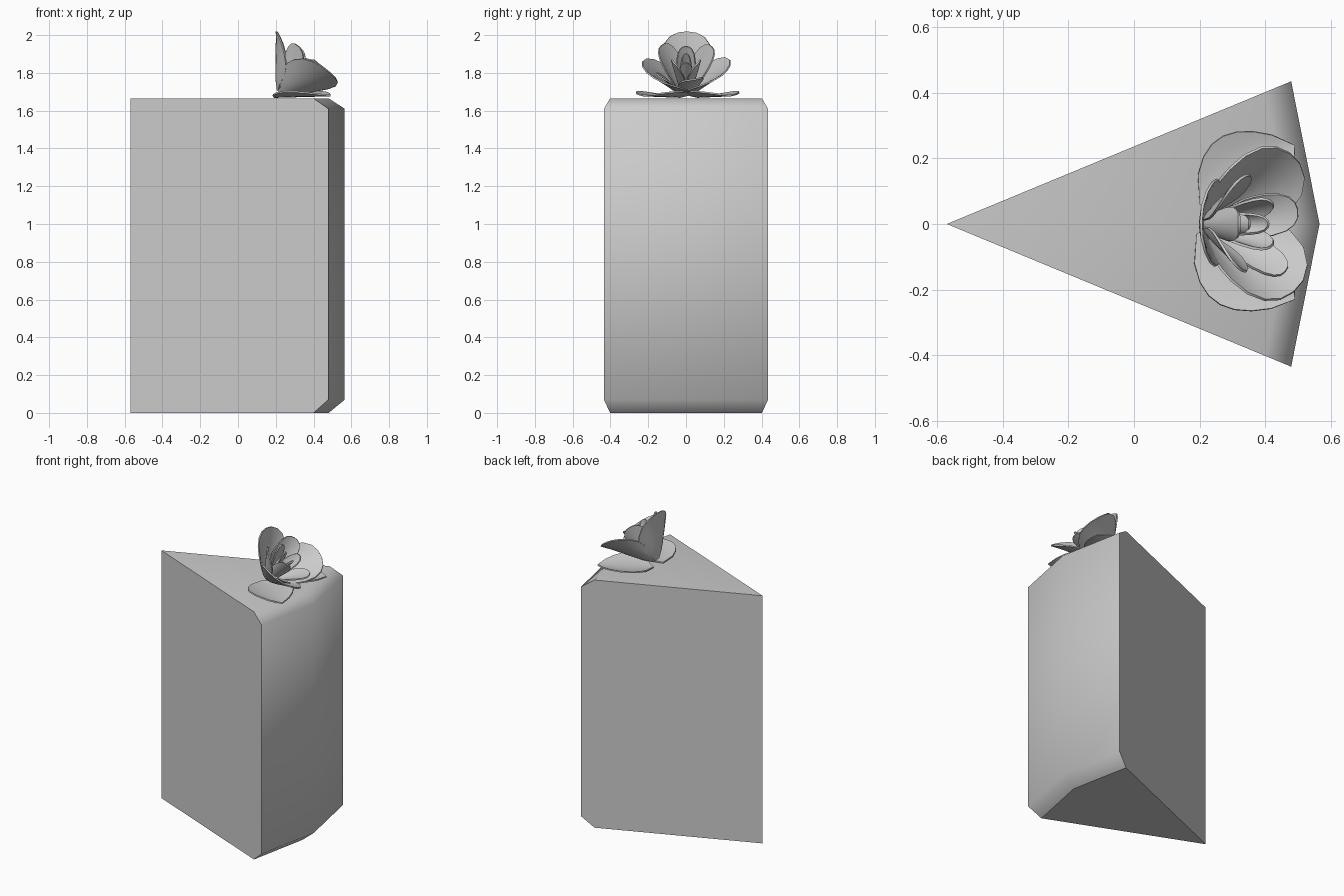
import bpy, bmesh
from math import sin, cos, pi, radians
from mathutils import Vector, Matrix

if "Cube" in bpy.data.objects:
    bpy.data.objects.remove(bpy.data.objects["Cube"], do_unlink=True)

GREY = (0.6, 0.6, 0.6, 1)
mat = bpy.data.materials.new("plain grey")
mat.use_nodes = True
mat.diffuse_color = GREY
mat.node_tree.nodes["Principled BSDF"].inputs["Base Color"].default_value = GREY


def make_object(name, bm):
    bmesh.ops.recalc_face_normals(bm, faces=bm.faces)
    mesh = bpy.data.meshes.new(name)
    bm.to_mesh(mesh)
    bm.free()
    mesh.materials.append(mat)
    ob = bpy.data.objects.new(name, mesh)
    bpy.context.collection.objects.link(ob)
    return ob


def sheet(name, point, rows, cols, thickness):
    """Thin surface from point(t, s), t in 0..1 along, s in -1..1 across."""
    bm = bmesh.new()
    grid = [[bm.verts.new(point(i / rows, 2 * j / cols - 1)) for j in range(cols + 1)]
            for i in range(rows + 1)]
    for i in range(rows):
        for j in range(cols):
            bm.faces.new((grid[i][j], grid[i][j + 1], grid[i + 1][j + 1], grid[i + 1][j]))
    bmesh.ops.remove_doubles(bm, verts=bm.verts, dist=0.001)
    ob = make_object(name, bm)
    solid = ob.modifiers.new("thickness", "SOLIDIFY")
    solid.thickness = thickness
    solid.offset = 0
    bpy.ops.object.select_all(action="DESELECT")
    ob.select_set(True)
    bpy.context.view_layer.objects.active = ob
    bpy.ops.object.modifier_apply(modifier=solid.name)
    bpy.ops.object.shade_smooth_by_angle(angle=radians(40))
    return ob


# Cake slice: a wedge whose rounded outer wall has a slanted rim
TIP_X, RADIUS, RIM = -0.57, 1.135, 0.085
bm = bmesh.new()
rings = []
for z, r in ((0, RADIUS - RIM), (0.07, RADIUS), (1.61, RADIUS), (1.665, RADIUS - RIM)):
    rings.append([bm.verts.new((TIP_X + r * cos(a), r * sin(a), z))
                  for a in (-pi / 8, 0, pi / 8)])
low_tip = bm.verts.new((TIP_X, 0, 0))
high_tip = bm.verts.new((TIP_X, 0, 1.665))
for low, high in zip(rings, rings[1:]):
    for k in range(2):
        bm.faces.new((low[k], low[k + 1], high[k + 1], high[k]))
for k in (0, 2):
    bm.faces.new([low_tip] + [ring[k] for ring in rings] + [high_tip])
bm.faces.new([low_tip] + rings[0])
bm.faces.new([high_tip] + rings[3])
for f in bm.faces:
    f.smooth = True
bm.normal_update()
for e in bm.edges:
    on_floor = all(v.co.z < 0.01 for v in e.verts)
    e.smooth = not on_floor and low_tip not in e.verts and high_tip not in e.verts
    if all(abs(v.co.y) > 0.3 for v in e.verts):
        e.smooth = False
make_object("cake_slice", bm)

# Rose: cupped petals around an axis leaning towards the outer wall
rose_frame = Matrix.Translation((0.225, 0, 1.695)) @ Matrix.Rotation(radians(40), 4, "Y")


def petal(name, azimuth, span, radius, height, flare=0.0):
    def point(t, s):
        u = t * (1 - 0.28 * abs(s) ** 2.5)
        a = radians(azimuth + s * span * (0.75 + 0.25 * sin(pi * t)))
        r = 0.02 + (radius - 0.02) * u ** 0.85 + flare * u ** 4
        return rose_frame @ Vector((r * cos(a), r * sin(a), height * u))
    return sheet(name, point, 6, 8, 0.008)


layers = {
    "outer_petal": [(178, 68, 0.215, 0.235, 0.01), (62, 66, 0.225, 0.25, 0.02),
                    (-58, 68, 0.225, 0.25, 0.02)],
    "middle_petal": [(120, 48, 0.15, 0.25, 0.01), (-125, 46, 0.15, 0.25, 0.01),
                     (15, 42, 0.15, 0.23, 0.02), (-50, 30, 0.17, 0.22, 0.02)],
    "inner_petal": [(180, 60, 0.085, 0.25, 0.0), (60, 58, 0.08, 0.25, 0.0),
                    (-60, 58, 0.08, 0.25, 0.0)],
    "bud_petal": [(0, 80, 0.04, 0.24, 0.0), (180, 80, 0.035, 0.24, 0.0)],
}
for name, petals in layers.items():
    for n, settings in enumerate(petals):
        petal(f"{name}_{n + 1}", *settings)


# Two loose leaf-shaped petals lying on the cake under the rose
def loose_petal(name, start, end):
    start, end = Vector(start), Vector(end)
    along = end - start
    across = Vector((-along.y, along.x, 0)).normalized()

    def point(t, s):
        half = 0.14 * sin(pi * t ** 0.9) ** 0.75 if 0 < t < 1 else 0
        p = start + along * t + across * half * s
        p.z += 0.025 * s * s * sin(pi * t)
        return p
    return sheet(name, point, 8, 6, 0.008)


loose_petal("loose_petal_left", (0.2, 0.06, 1.672), (0.49, 0.24, 1.68))
loose_petal("loose_petal_right", (0.19, -0.03, 1.672), (0.49, -0.23, 1.68))
